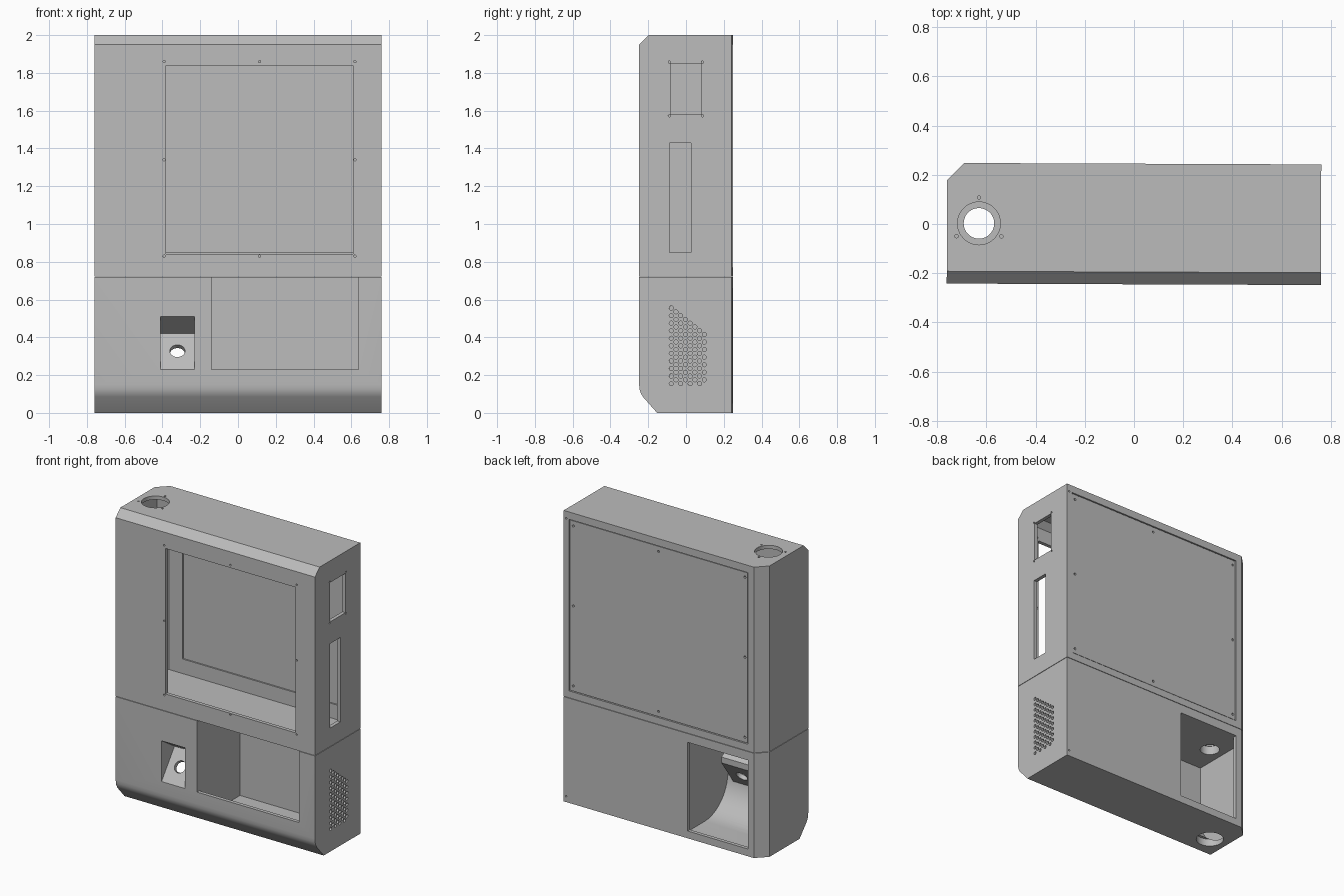
import bpy, bmesh, math
from mathutils import Matrix, Vector

cube = bpy.data.objects.get("Cube")
if cube:
    bpy.data.objects.remove(cube, do_unlink=True)

GREY = (0.5, 0.5, 0.5, 1)
grey = bpy.data.materials.new("casing grey")
grey.use_nodes = True
grey.diffuse_color = GREY
grey.node_tree.nodes["Principled BSDF"].inputs["Base Color"].default_value = GREY


def make(name, bm):
    bmesh.ops.recalc_face_normals(bm, faces=bm.faces)
    mesh = bpy.data.meshes.new(name)
    bm.to_mesh(mesh)
    bm.free()
    mesh.materials.append(grey)
    obj = bpy.data.objects.new(name, mesh)
    bpy.context.collection.objects.link(obj)
    return obj


def prism(name, points, axis, start, end):
    """Extrude a flat outline along x (points are y, z) or z (points are x, y)."""
    place = (lambda p: (start, *p)) if axis == "x" else (lambda p: (*p, start))
    bm = bmesh.new()
    face = bm.faces.new([bm.verts.new(place(p)) for p in points])
    out = bmesh.ops.extrude_face_region(bm, geom=[face])
    step = Vector((end - start, 0, 0) if axis == "x" else (0, 0, end - start))
    bmesh.ops.translate(bm, vec=step, verts=[v for v in out["geom"] if isinstance(v, bmesh.types.BMVert)])
    return make(name, bm)


def box(name, x, y, z):
    return prism(name, [(y[0], z[0]), (y[1], z[0]), (y[1], z[1]), (y[0], z[1])], "x", *x)


def pegs(name, centres, direction, radius, depth, sides=12):
    """Round pegs sharing a direction, in one mesh."""
    bm = bmesh.new()
    turn = Vector(direction).to_track_quat("Z", "Y").to_matrix().to_4x4()
    for c in centres:
        bmesh.ops.create_cone(bm, cap_ends=True, segments=sides, radius1=radius, radius2=radius,
                              depth=depth, matrix=Matrix.Translation(c) @ turn)
    return make(name, bm)


def combine(target, tools, operation="DIFFERENCE"):
    for tool in tools:
        mod = target.modifiers.new("shape", "BOOLEAN")
        mod.operation, mod.solver, mod.object = operation, "EXACT", tool
        bpy.context.view_layer.objects.active = target
        bpy.ops.object.modifier_apply(modifier=mod.name)
        bpy.data.objects.remove(tool, do_unlink=True)


def corner(offset):
    """Wedge that trims the upright rear corner."""
    a, b = -0.76 + offset, 0.245 - offset
    s = 0.07 - offset * 0.6
    return prism("corner_trim", [(a, b - s), (a + s, b), (a + s, b + 0.2), (a - 0.2, b + 0.2), (a - 0.2, b - s)],
                 "z", -0.1, 2.1)


W, D, T = 0.76, 0.245, 0.025
IW, ID = W - T, D - T
SEAM = 0.72
HOLE_X = -0.63
UP, BACK, SIDE = (0, 0, 1), (0, 1, 0), (1, 0, 0)

# Upper casing: hollow shell with a sloped top front edge
upper = prism("upper_casing", [(-D, SEAM + 0.003), (D, SEAM + 0.003), (D, 2), (-D + 0.05, 2), (-D, 1.95)], "x", -W, W)
room = prism("upper_room", [(-ID, 0.75), (ID, 0.75), (ID, 1.975), (-ID + 0.04, 1.975), (-ID, 1.935)], "x", -IW, IW)
combine(room, [corner(T)])
screw_x, screw_z = (-0.39, 0.115, 0.62), (0.83, 1.34, 1.86)
panel_x, panel_z = (-0.62, 0.04, 0.69), (0.81, 1.36, 1.91)


def ring(xs, zs, y):
    return [(x, y, z) for i, x in enumerate(xs) for k, z in enumerate(zs) if (i, k) != (1, 1)]


combine(upper, [
    corner(0), room,
    box("screen_opening", (-0.38, 0.61), (-0.3, -0.2), (0.84, 1.84)),
    box("panel_recess", (-0.645, 0.72), (0.23, 0.3), (0.77, 1.95)),
    box("panel_opening", (-0.58, 0.66), (0.2, 0.3), (0.85, 1.88)),
    box("side_window", (0.7, 0.8), (-0.08, 0.085), (1.58, 1.85)),
    box("side_slot", (0.7, 0.8), (-0.085, 0.03), (0.85, 1.43)),
    pegs("top_hole", [(HOLE_X, 0, 2)], UP, 0.087, 0.2, 48),
    pegs("floor_hole", [(HOLE_X, 0, 0.73)], UP, 0.062, 0.1, 48),
    pegs("screen_screw_holes", ring(screw_x, screw_z, -D), BACK, 0.006, 0.1),
    pegs("window_screw_holes", [(W, y, z) for y in (-0.085, 0.09) for z in (1.573, 1.857)], SIDE, 0.006, 0.1),
    pegs("top_screw_holes", [(HOLE_X + 0.105 * math.cos(a), 0.105 * math.sin(a), 2)
                             for a in (math.radians(90 + 120 * i) for i in range(3))], UP, 0.007, 0.1),
    pegs("rear_screw_hole", [(0.742, D, 1.95)], BACK, 0.006, 0.03),
])

# Rear panel sitting in its recess
panel = box("rear_panel", (-0.64, 0.715), (0.23, 0.241), (0.775, 1.945))
combine(panel, [pegs("panel_screw_holes", ring(panel_x, panel_z, 0.24), BACK, 0.008, 0.1)])

# Lower casing: rounded front foot, two separate rooms
lower = prism("lower_casing", [(-D, SEAM), (-D, 0.15), (-0.243, 0.125), (-0.237, 0.105), (-0.225, 0.085),
                               (-0.15, 0), (D, 0), (D, SEAM)], "x", -W, W)
front_room = prism("front_room", [(-ID, 0.8), (-ID, 0.12), (-0.135, 0.03), (ID, 0.03), (ID, 0.8)], "x", -0.14, IW)
sweep = [(0.03 - 0.25 * math.cos(a), 0.28 - 0.25 * math.sin(a)) for a in (math.radians(9 * i) for i in range(11))]
rear_room = prism("rear_room", [(-ID, 0.66)] + sweep + [(ID, 0.03), (ID, 0.66)], "x", -IW, -0.165)
combine(rear_room, [corner(T)])
combine(lower, [corner(0), front_room, rear_room])

# Angled pocket behind the small front opening
combine(lower, [prism("pocket_shell", [(-0.23, 0.2), (-0.085, 0.4), (-0.085, 0.44), (-0.23, 0.535)],
                      "x", -0.43, -0.21)], "UNION")
speaker = [(W, -0.075 + 0.025 * c, 0.155 + 0.04 * r + 0.02 * (c % 2)) for c in range(8) for r in range(11)]
speaker = [p for p in speaker if p[2] < 0.56 - 0.75 * (p[1] + 0.075)]
combine(lower, [
    prism("pocket", [(-0.3, 0.23), (-D, 0.23), (-0.105, 0.42), (-D, 0.51), (-0.3, 0.51)], "x", -0.41, -0.23),
    pegs("pocket_hole", [(-0.32, -0.165, 0.322)], (0, 0.19, -0.14), 0.04, 0.1, 32),
    box("tray_opening", (-0.14, 0.64), (-0.3, -0.2), (0.23, 0.8)),
    box("rear_opening", (-0.645, -0.185), (0.2, 0.3), (0.05, 0.66)),
    pegs("ceiling_hole", [(HOLE_X, 0, 0.69)], UP, 0.062, 0.1, 48),
    pegs("bottom_hole", [(HOLE_X, 0, 0)], UP, 0.087, 0.1, 48),
    pegs("speaker_holes", speaker, SIDE, 0.011, 0.1),
    pegs("rear_screw_hole", [(0.742, D, 0.04)], BACK, 0.006, 0.03),
])

# Finish: tiny turn about the upright axis, smooth curves with crisp edges
for obj in (upper, panel, lower):
    obj.data.transform(Matrix.Rotation(-0.004, 4, "Z"))
    bpy.ops.object.select_all(action="DESELECT")
    obj.select_set(True)
    bpy.context.view_layer.objects.active = obj
    bpy.ops.object.shade_smooth_by_angle(angle=math.radians(28))
